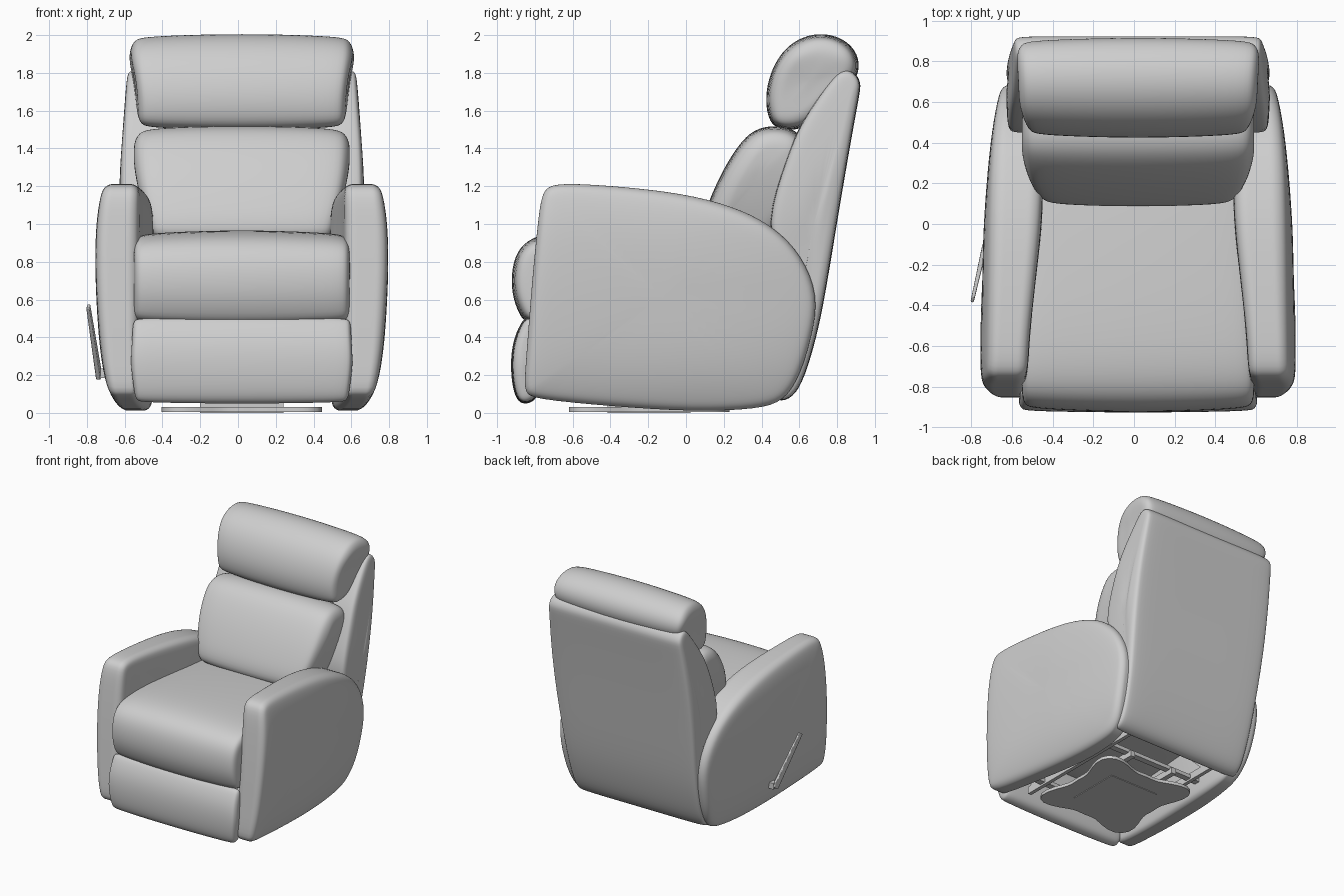
import bpy, bmesh, math
from mathutils import Vector

CX = 0.02  # centre line of the upholstery (the handle shifts the bounds)

if "Cube" in bpy.data.objects:
    bpy.data.objects.remove(bpy.data.objects["Cube"])

GREY = (0.62, 0.62, 0.62, 1)
fabric = bpy.data.materials.new("light grey")
fabric.use_nodes = True
fabric.diffuse_color = GREY
fabric.node_tree.nodes["Principled BSDF"].inputs["Base Color"].default_value = GREY


def table(v, pts):
    """Piecewise linear lookup."""
    if v <= pts[0][0]:
        return pts[0][1]
    for (a, fa), (b, fb) in zip(pts, pts[1:]):
        if v <= b:
            return fa + (fb - fa) * (v - a) / (b - a)
    return pts[-1][1]


def finish(name, bm, subsurf=0, angle=180):
    bmesh.ops.recalc_face_normals(bm, faces=bm.faces)
    me = bpy.data.meshes.new(name)
    bm.to_mesh(me)
    bm.free()
    me.materials.append(fabric)
    me.shade_smooth()
    if angle < 180:
        me.set_sharp_from_angle(angle=math.radians(angle))
    ob = bpy.data.objects.new(name, me)
    bpy.context.collection.objects.link(ob)
    if subsurf:
        mod = ob.modifiers.new("Smooth", "SUBSURF")
        mod.levels = mod.render_levels = subsurf
    return ob


def inset(outline, d):
    """Move a closed side outline inwards by d along its normals."""
    area = sum(a.x * b.y - b.x * a.y for a, b in zip(outline, outline[1:] + outline[:1]))
    sign = 1 if area > 0 else -1
    out = []
    for i, p in enumerate(outline):
        t = (outline[(i + 1) % len(outline)] - p).normalized() + (p - outline[i - 1]).normalized()
        out.append(p + Vector((-t.y, t.x)).normalized() * d * sign)
    return out


def cushion(name, outline, span, r, crown=0.0):
    """Padded solid: a side outline (y, z) swept in x, with rounded rims.
    span(y, z) gives the two x limits, r the rim radius, crown the swell in the middle."""
    pts = [Vector(p) for p in outline]
    mid = sum(pts, Vector((0, 0))) / len(pts)
    lo, hi = span(mid.x, mid.y)
    k = r / abs(hi - lo)
    end = [(0, r, 0.35), (0, r, 0.75), (0, r, 1), (0.3 * k, 0.3 * r, 1), (k, 0, 1)]
    rings = end + [(0.3, 0, 1), (0.5, 0, 1), (0.7, 0, 1)] + [(1 - t, d, s) for t, d, s in reversed(end)]
    bm = bmesh.new()
    loops = []
    for t, d, s in rings:
        loop = []
        for p in inset(pts, d + crown * (2 * t - 1) ** 2):
            q = mid + (p - mid) * s
            a, b = span(q.x, q.y)
            loop.append(bm.verts.new((a + (b - a) * t, q.x, q.y)))
        loops.append(loop)
    n = len(pts)
    for a, b in zip(loops, loops[1:]):
        for i in range(n):
            bm.faces.new((a[i], a[(i + 1) % n], b[(i + 1) % n], b[i]))
    bm.faces.new(loops[0])
    bm.faces.new(loops[-1])
    return finish(name, bm, subsurf=2)


def centred(fn):
    return lambda y, z: (CX - fn(y, z), CX + fn(y, z))


def bar(name, a, b, w, h):
    """Rectangular bar from a to b."""
    a, b = Vector(a), Vector(b)
    bm = bmesh.new()
    bmesh.ops.create_cube(bm, size=1)
    bmesh.ops.scale(bm, vec=(w, h, (b - a).length), verts=bm.verts)
    ob = finish(name, bm, angle=30)
    ob.rotation_euler = (b - a).to_track_quat("Z", "Y").to_euler()
    ob.location = (a + b) / 2
    return ob


# Arms
ARM = [(-0.86, 0.11), (-0.845, 0.3), (-0.815, 0.7), (-0.785, 1.0), (-0.765, 1.16), (-0.72, 1.213),
       (-0.55, 1.213), (-0.25, 1.19), (0.05, 1.15), (0.3, 1.075), (0.47, 0.98), (0.61, 0.84),
       (0.705, 0.62), (0.665, 0.4), (0.605, 0.2), (0.52, 0.06), (0.38, 0.02), (0.05, 0.005),
       (-0.4, 0.035), (-0.82, 0.075)]


def arm_span(side):
    def span(y, z):
        inner = table(y, [(-0.8, 0.545), (-0.5, 0.53), (0.0, 0.47), (0.3, 0.465), (0.7, 0.5)])
        outer = table(z, [(0.02, 0.675), (0.2, 0.735), (0.4, 0.762), (0.75, 0.78), (1.0, 0.775), (1.2, 0.74)])
        outer -= table(y, [(-0.6, 0), (0.0, 0.018), (0.35, 0.045), (0.7, 0.095)])
        return CX + side * inner, CX + side * outer
    return span


for side, label in ((1, "left"), (-1, "right")):
    cushion(label + "_arm", ARM, arm_span(side), 0.055)

# Seat with its rolled front edge
cushion("seat_cushion",
        [(-0.84, 0.46), (-0.885, 0.52), (-0.925, 0.63), (-0.925, 0.77), (-0.885, 0.88), (-0.79, 0.945),
         (-0.6, 0.972), (-0.2, 0.96), (0.2, 0.935), (0.45, 0.9), (0.5, 0.7), (0.45, 0.45),
         (0.0, 0.42), (-0.6, 0.43)],
        centred(lambda y, z: table(y, [(-0.9, 0.57), (-0.7, 0.575), (0, 0.53)])), 0.05, 0.02)

# Folded footrest
cushion("footrest",
        [(-0.84, 0.52), (-0.88, 0.47), (-0.917, 0.38), (-0.93, 0.27), (-0.922, 0.15), (-0.9, 0.07),
         (-0.86, 0.042), (-0.8, 0.06), (-0.77, 0.12), (-0.77, 0.4), (-0.79, 0.49)],
        centred(lambda y, z: table(z, [(0.05, 0.56), (0.25, 0.588), (0.5, 0.575)])), 0.035, 0.008)

# Lumbar cushion
cushion("back_cushion",
        [(0.09, 0.9), (0.08, 1.0), (0.115, 1.11), (0.185, 1.27), (0.275, 1.42), (0.36, 1.505),
         (0.47, 1.525), (0.58, 1.505), (0.65, 1.42), (0.64, 1.2), (0.55, 0.95), (0.3, 0.85)],
        centred(lambda y, z: table(z, [(0.95, 0.48), (1.1, 0.53), (1.3, 0.572), (1.5, 0.57)])), 0.075, 0.018)


# Head cushion, wider towards the back and top
def head_half(y, z):
    return (table(y, [(0.43, 0.54), (0.65, 0.555), (0.85, 0.565)])
            + table(z, [(1.55, 0), (1.75, 0.01), (1.88, 0.035), (2.0, 0.022)]))


cushion("head_cushion",
        [(0.46, 1.505), (0.425, 1.59), (0.42, 1.7), (0.455, 1.83), (0.525, 1.935), (0.62, 1.995),
         (0.72, 2.012), (0.82, 1.99), (0.9, 1.925), (0.925, 1.83), (0.89, 1.74), (0.78, 1.64),
         (0.68, 1.53), (0.57, 1.49)],
        centred(head_half), 0.055, 0.018)

# Back shell, running down to the floor behind the seat
cushion("back_shell",
        [(0.45, 0.055), (0.55, 0.065), (0.615, 0.15), (0.675, 0.34), (0.725, 0.55), (0.79, 0.95),
         (0.857, 1.35), (0.917, 1.68), (0.93, 1.75), (0.89, 1.81), (0.83, 1.825), (0.77, 1.775),
         (0.6, 1.53), (0.535, 1.36), (0.41, 0.99), (0.5, 0.78), (0.57, 0.5), (0.52, 0.25)],
        centred(lambda y, z: table(z, [(0.05, 0.585), (0.4, 0.605), (0.75, 0.62), (0.9, 0.632),
                                       (1.05, 0.652), (1.2, 0.652), (1.8, 0.608)])),
        0.04)

# Base plate: four rounded corners with hollow edges
BY = -0.195
bm = bmesh.new()
ring = []
STEPS = 64
for i in range(STEPS):
    a = 2 * math.pi * i / STEPS
    rad = 0.365 + 0.2 * math.sin(2 * a) ** 4
    ring.append(bm.verts.new((CX + rad * math.cos(a), BY + rad * math.sin(a), 0.005)))
face = bm.faces.new(ring)
top = bmesh.ops.extrude_face_region(bm, geom=[face])["geom"]
bmesh.ops.translate(bm, vec=(0, 0, 0.025), verts=[v for v in top if isinstance(v, bmesh.types.BMVert)])
finish("base_plate", bm, angle=40)

# Swivel mount and reclining frame under the seat
bar("swivel_mount", (CX, BY, 0.0), (CX, BY, 0.06), 0.44, 0.44)
for s in (-1, 1):
    x = CX + s * 0.4
    bar("side_rail", (x, -0.72, 0.13), (x, 0.48, 0.13), 0.03, 0.06)
    bar("side_strut", (x, 0.4, 0.13), (x, 0.1, 0.42), 0.03, 0.04)
    bar("front_strut", (x, -0.7, 0.13), (x, -0.4, 0.42), 0.03, 0.04)
    bar("mount_rail", (CX + s * 0.2, -0.6, 0.1), (CX + s * 0.2, 0.25, 0.1), 0.04, 0.05)
for y in (-0.55, 0.2, 0.46):
    bar("cross_bar", (CX - 0.5, y, 0.13), (CX + 0.5, y, 0.13), 0.05, 0.03)

# Recline handle: pivot and tapered lever
bar("handle_pivot", (-0.68, -0.12, 0.21), (-0.735, -0.12, 0.21), 0.05, 0.05)
lever = bar("handle_lever", (-0.735, -0.115, 0.19), (-0.793, -0.37, 0.565), 0.016, 0.04)
for v in lever.data.vertices:
    if v.co.z < 0:
        v.co.x *= 1.6
        v.co.y *= 1.3
bevel = lever.modifiers.new("Soft edges", "BEVEL")
bevel.width = 0.005
bevel.segments = 2
